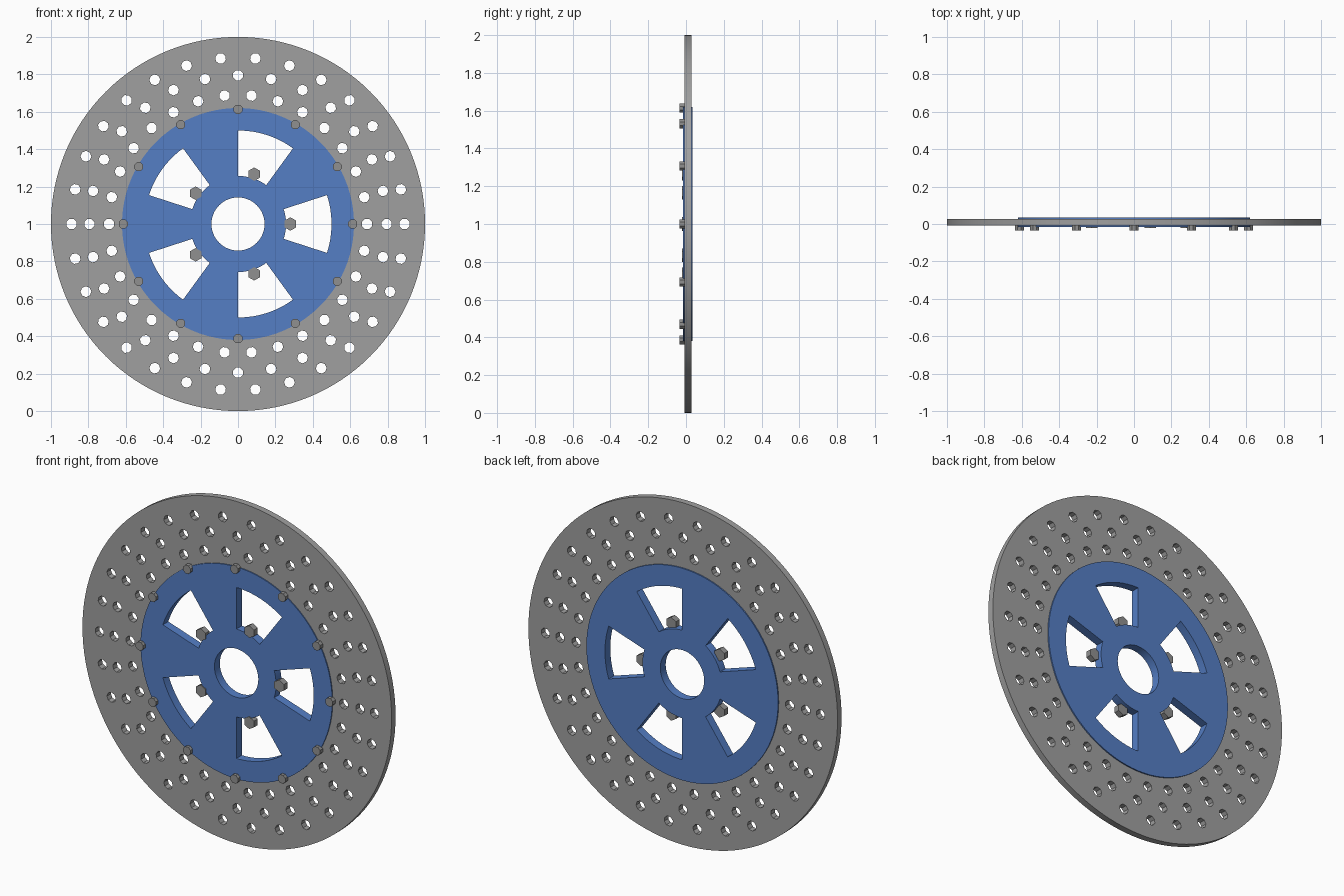
import bpy, bmesh
from math import sin, cos, radians, tau
from mathutils import Matrix

cube = bpy.data.objects.get("Cube")
if cube:
    bpy.data.objects.remove(cube, do_unlink=True)


def material(name, rgb):
    m = bpy.data.materials.new(name)
    m.use_nodes = True
    m.diffuse_color = (*rgb, 1)
    m.node_tree.nodes["Principled BSDF"].inputs["Base Color"].default_value = (*rgb, 1)
    return m


steel = material("brushed steel", (0.35, 0.35, 0.35))
blue = material("anodised blue", (0.09, 0.21, 0.56))
bolt_steel = material("bolt steel", (0.28, 0.28, 0.28))

# Local +z of every part points to the front
STAND = Matrix.Translation((0, 0, 1)) @ Matrix.Rotation(radians(90), 4, "X")


def polar(r, a):
    return (r * cos(a), r * sin(a))


def circle(r, n, centre=(0, 0), phase=0):
    pts = [polar(r, phase + tau * i / n) for i in range(n)]
    return [(x + centre[0], y + centre[1]) for x, y in pts]


def sector(r_in, r_out, mid, half, n=12):
    angles = [mid - half + 2 * half * i / n for i in range(n + 1)]
    return [polar(r_out, a) for a in angles] + [polar(r_in, a) for a in reversed(angles)]


def plate(name, loops, y_front, y_back, mat):
    """Extrude a flat outline; inner loops become holes."""
    cu = bpy.data.curves.new(name, "CURVE")
    cu.dimensions = "2D"
    cu.fill_mode = "BOTH"
    cu.extrude = (y_back - y_front) / 2
    for pts in loops:
        sp = cu.splines.new("POLY")
        sp.points.add(len(pts) - 1)
        for p, (x, y) in zip(sp.points, pts):
            p.co = (x, y, 0, 1)
        sp.use_cyclic_u = True
    tmp = bpy.data.objects.new(name + " outline", cu)
    bpy.context.collection.objects.link(tmp)
    dg = bpy.context.evaluated_depsgraph_get()
    me = bpy.data.meshes.new_from_object(tmp.evaluated_get(dg))
    bpy.data.objects.remove(tmp, do_unlink=True)
    bpy.data.curves.remove(cu)
    bm = bmesh.new()
    bm.from_mesh(me)
    bmesh.ops.remove_doubles(bm, verts=bm.verts, dist=0.0001)
    bmesh.ops.transform(bm, matrix=Matrix.Translation((0, 0, -(y_front + y_back) / 2)),
                        verts=bm.verts)
    return finish(name, bm, me, mat)


def bolts(name, count, ring, r, sides, y_front, y_back, phase):
    """Ring of bolt heads in one mesh."""
    bm = bmesh.new()
    for i in range(count):
        x, y = polar(ring, tau * i / count)
        place = Matrix.Translation((x, y, -(y_front + y_back) / 2))
        bmesh.ops.create_cone(bm, cap_ends=True, segments=sides, radius1=r, radius2=r,
                              depth=y_back - y_front,
                              matrix=place @ Matrix.Rotation(phase, 4, "Z"))
    return finish(name, bm, bpy.data.meshes.new(name), bolt_steel)


def finish(name, bm, me, mat):
    bmesh.ops.transform(bm, matrix=STAND, verts=bm.verts)
    bmesh.ops.recalc_face_normals(bm, faces=bm.faces)
    bm.to_mesh(me)
    bm.free()
    me.materials.clear()
    me.materials.append(mat)
    ob = bpy.data.objects.new(name, me)
    bpy.context.collection.objects.link(ob)
    bpy.ops.object.select_all(action="DESELECT")
    ob.select_set(True)
    bpy.context.view_layer.objects.active = ob
    bpy.ops.object.shade_smooth_by_angle(angle=radians(25))
    return ob


# Drilled friction ring: three rings of holes
ring_loops = [circle(1, 128), circle(0.6, 96)]
for count, r in ((30, 0.89), (28, 0.795), (30, 0.69)):
    for i in range(count):
        a = tau * i / count
        ring_loops.append(circle(0.029, 8, polar(r, a), a + tau / 16))
plate("friction_ring", ring_loops, -0.009, 0.028, steel)

# Carrier with centre bore and five windows
carrier_loops = [circle(0.62, 96), circle(0.142, 48)]
carrier_loops += [sector(0.257, 0.5, tau * i / 5, radians(18)) for i in range(5)]
plate("carrier", carrier_loops, -0.015, 0.035, blue)

# Rivets around the carrier edge and hex bolts at the windows
bolts("edge_rivets", 12, 0.613, 0.026, 8, -0.035, -0.005, tau / 16)
bolts("hub_bolts", 5, 0.28, 0.036, 6, -0.021, 0.014, 0)
